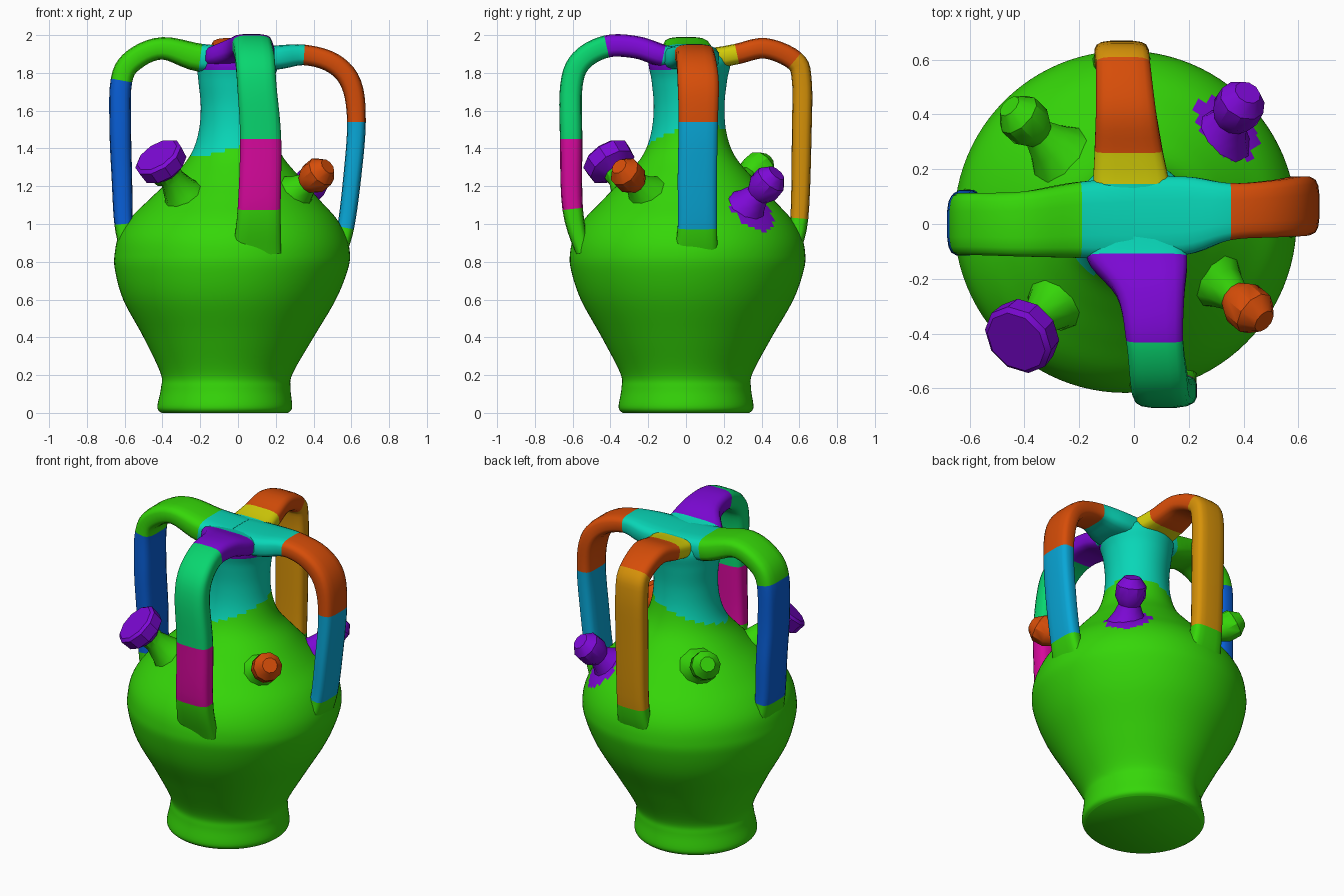
import bpy, bmesh, math
from mathutils import Vector, Color

cube = bpy.data.objects.get("Cube")
if cube:
    bpy.data.objects.remove(cube, do_unlink=True)

# Palette: one saturated hue (degrees) per material
HUES = {"green": 107, "teal": 171, "orange": 20, "purple": 274, "sky": 194,
        "blue": 215, "magenta": 317, "sea_green": 150, "gold": 40, "yellow": 58}
NAMES = list(HUES)
MATS = []
for label, hue in HUES.items():
    c = Color()
    c.hsv = hue / 360, 0.96, 0.84
    c = c.from_srgb_to_scene_linear()
    m = bpy.data.materials.new(label)
    m.use_nodes = True
    m.diffuse_color = (*c, 1)
    bsdf = next(n for n in m.node_tree.nodes if n.type == 'BSDF_PRINCIPLED')
    bsdf.inputs["Base Color"].default_value = (*c, 1)
    bsdf.inputs["Roughness"].default_value = 0.7
    MATS.append(m)


def smooth_rows(rows, k):
    """Catmull-Rom resampling of rows of numbers, k steps per segment."""
    rows = [Vector(r) for r in rows]
    out = []
    for i in range(len(rows) - 1):
        a, b, c, d = (rows[min(max(i + j, 0), len(rows) - 1)] for j in (-1, 0, 1, 2))
        for s in range(k):
            t = s / k
            out.append((b * 2 + (c - a) * t + (a * 2 - b * 5 + c * 4 - d) * t * t
                        + (b * 3 - a - c * 3 + d) * t ** 3) * 0.5)
    return out + [rows[-1]]


def loft(name, rings, paint, angle=50):
    """Skin closed rings, cap both ends, colour faces with paint(band, centre)."""
    bm = bmesh.new()
    loops = [[bm.verts.new(p) for p in ring] for ring in rings]
    n = len(loops[0])
    made = [(0, bm.faces.new(loops[0]))]
    for i in range(len(loops) - 1):
        a, b = loops[i], loops[i + 1]
        for j in range(n):
            q = (j + 1) % n
            made.append((i, bm.faces.new((a[j], a[q], b[q], b[j]))))
    made.append((len(loops) - 2, bm.faces.new(loops[-1])))
    for i, f in made:
        f.material_index = NAMES.index(paint(i, f.calc_center_median()))
    bmesh.ops.recalc_face_normals(bm, faces=bm.faces)
    me = bpy.data.meshes.new(name)
    bm.to_mesh(me)
    bm.free()
    for m in MATS:
        me.materials.append(m)
    ob = bpy.data.objects.new(name, me)
    bpy.context.collection.objects.link(ob)
    bpy.ops.object.select_all(action='DESELECT')
    ob.select_set(True)
    bpy.context.view_layer.objects.active = ob
    bpy.ops.object.shade_smooth_by_angle(angle=math.radians(angle))


# Jar body: radius, height, sideways lean
profile = [(.335, 0, -.07), (.357, .03, -.07), (.343, .13, -.065), (.35, .21, -.06),
           (.45, .4, -.05), (.563, .6, -.045), (.617, .76, -.035), (.622, .85, -.03),
           (.6, .94, -.03), (.545, 1.03, -.025), (.45, 1.13, -.02), (.34, 1.245, -.01),
           (.245, 1.36, -.01), (.2, 1.48, -.01), (.187, 1.62, -.01), (.2, 1.76, -.01),
           (.215, 1.86, 0), (.16, 1.915, 0), (.06, 1.91, 0)]


def body_paint(i, p):
    if p.z > 1.81 and p.y < -0.08 and p.x < 0.2:
        return "purple"
    if p.z > 1.45 + 0.3 * p.x + 0.2 * p.y:
        return "teal"
    if (p - Vector((.345, .355, 1.07))).length < 0.135:
        return "purple"
    return "green"


SIDES = 96
rings = []
for r, z, lean in smooth_rows(profile, 6):
    rings.append([Vector((lean + r * math.cos(a), 0.01 * z + r * math.sin(a), z))
                  for a in (math.tau * j / SIDES for j in range(SIDES))])
loft("jar_body", rings, body_paint)


# Strap handles: reach, height, sideways offset, half width, half thickness
def handle(name, out, side, rows, colours):
    k = 5
    pts = smooth_rows(rows, k)
    rings = []
    for i, (r, z, lat, hw, ht) in enumerate(pts):
        a, b = pts[max(i - 1, 0)], pts[min(i + 1, len(pts) - 1)]
        t = Vector((b[0] - a[0], b[1] - a[1])).normalized()
        ring = []
        for j in range(16):
            ang = math.tau * (j + 0.5) / 16
            c, s = math.cos(ang), math.sin(ang)
            u = math.copysign(abs(c) ** 0.55, c) * hw
            v = math.copysign(abs(s) ** 0.55, s) * ht
            ring.append(out * (r - t.y * v) + side * (lat + u)
                        + Vector((0, 0, z + t.x * v)))
        rings.append(ring)
    loft(name, rings, lambda i, p: colours[min(i // k, len(colours) - 1)])


X, Y = Vector((1, 0, 0)), Vector((0, 1, 0))
handle("left_handle", X, Y, [
    (-.1, 1.88, .03, .14, .055), (.18, 1.88, .03, .145, .065), (.35, 1.895, .045, .105, .055),
    (.505, 1.85, .055, .105, .055), (.6, 1.74, .065, .11, .055), (.627, 1.54, .065, .105, .05),
    (.605, 1.25, .06, .105, .048), (.57, .98, .06, .105, .045), (.53, .84, .05, .12, .04)],
    ["teal", "teal", "orange", "orange", "orange", "sky", "sky", "green"])
handle("right_handle", -X, Y, [
    (0, 1.88, .02, .15, .06), (.2, 1.88, .015, .14, .075), (.4, 1.93, 0, .12, .06),
    (.55, 1.87, 0, .115, .06), (.617, 1.76, 0, .115, .058), (.623, 1.5, 0, .115, .058),
    (.615, 1.25, .01, .115, .055), (.605, 1, .01, .115, .05), (.58, .84, .01, .13, .04)],
    ["teal", "green", "green", "green", "blue", "blue", "blue", "green"])
handle("front_handle", -Y, X, [
    (0, 1.88, .01, .15, .05), (.12, 1.89, .01, .185, .06), (.26, 1.935, .06, .125, .06),
    (.42, 1.94, .075, .105, .06), (.555, 1.865, .09, .105, .06), (.607, 1.73, .1, .105, .06),
    (.608, 1.45, .12, .11, .06), (.6, 1.08, .112, .115, .055), (.545, .85, .1, .13, .04)],
    ["teal", "purple", "purple", "sea_green", "sea_green", "sea_green", "magenta", "green"])
handle("back_handle", Y, X, [
    (0, 1.88, 0, .15, .05), (.15, 1.88, -.01, .14, .055), (.27, 1.9, -.02, .125, .055),
    (.42, 1.93, -.03, .11, .055), (.575, 1.865, -.04, .1, .055), (.613, 1.76, -.045, .1, .053),
    (.613, 1.5, -.045, .1, .053), (.6, 1.03, -.045, .1, .048), (.56, .85, -.045, .12, .04)],
    ["teal", "yellow", "orange", "orange", "gold", "gold", "gold", "green"])


# Spouts and knobs: (fraction along axis, radius) stations from base to tip
def spout(name, base, tip, stations, stem, head, split):
    base, axis = Vector(base), Vector(tip) - Vector(base)
    turn = axis.to_track_quat('Z', 'Y')
    rings = [[base + axis * t + turn @ Vector((r * math.cos(a), r * math.sin(a), 0))
              for a in (math.tau * j / 10 for j in range(10))] for t, r in stations]
    loft(name, rings, lambda i, p: stem if i < split else head, 35)


KNOB = [(0, .15), (.3, .085), (.48, .06), (.62, .086), (.84, .086), (1, .045)]
spout("front_right_spout", (-.25, -.25, 1.09), (-.43, -.43, 1.365),
      [(0, .16), (.3, .095), (.55, .065), (.66, .07), (.77, .132), (.96, .138), (1, .12)],
      "green", "purple", 3)
spout("front_left_knob", (.265, -.18, 1.13), (.475, -.355, 1.305), KNOB, "green", "orange", 2)
spout("back_right_knob", (-.25, .235, 1.17), (-.455, .43, 1.335), KNOB, "green", "green", 2)
spout("back_left_knob", (.285, .27, 1.03), (.415, .48, 1.27),
      [(0, .17), (.2, .125), (.38, .085), (.52, .065), (.66, .09), (.86, .088), (1, .05)],
      "purple", "purple", 3)
